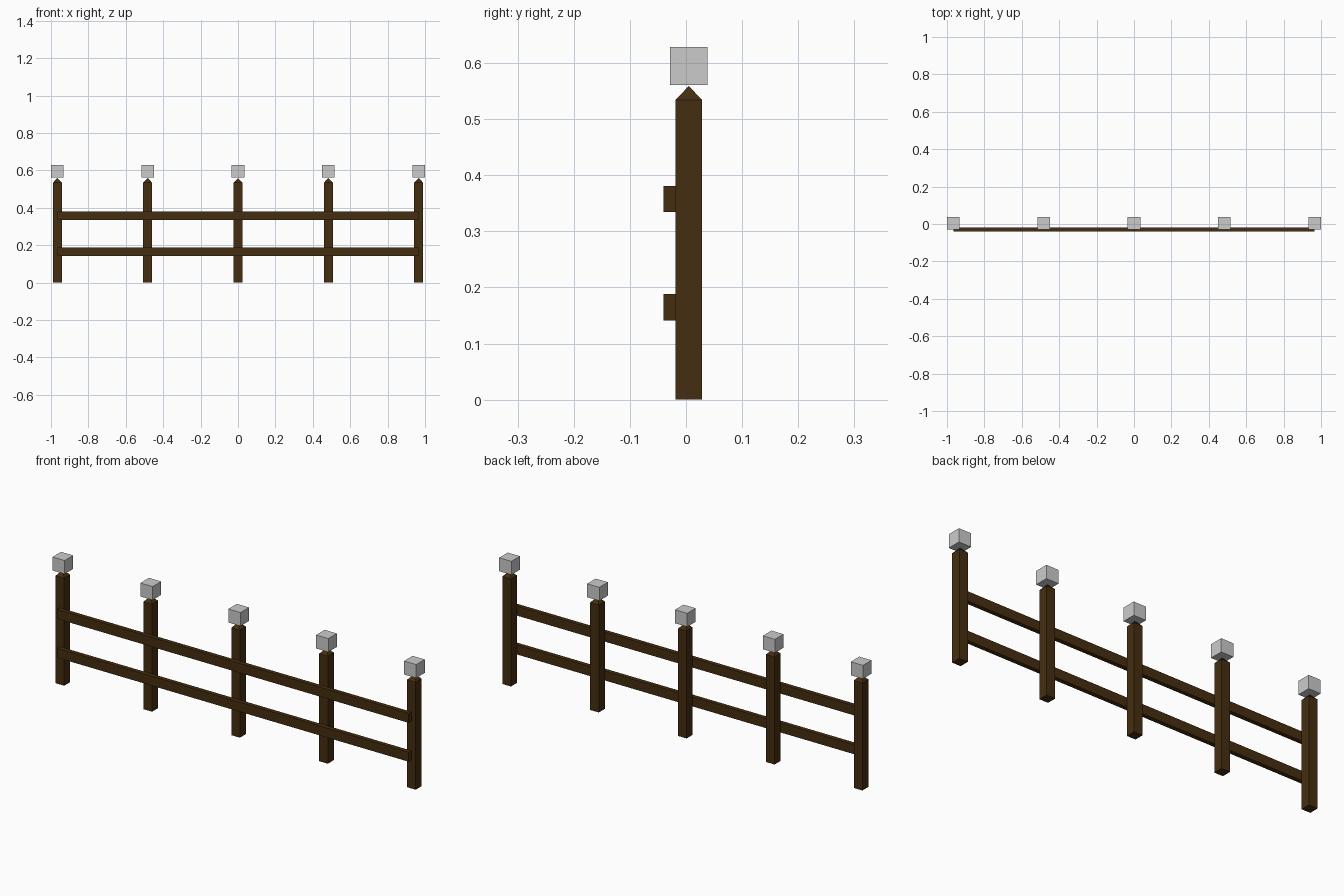
import bpy, bmesh
from mathutils import Matrix, Vector

if "Cube" in bpy.data.objects:
    bpy.data.objects.remove(bpy.data.objects["Cube"])


def material(name, rgb):
    m = bpy.data.materials.new(name)
    m.diffuse_color = (*rgb, 1.0)
    m.use_nodes = True
    m.node_tree.nodes["Principled BSDF"].inputs["Base Color"].default_value = m.diffuse_color
    return m


wood = material("dark_wood", (0.060, 0.027, 0.005))
lamp_grey = material("light_grey", (0.60, 0.60, 0.60))


def box(name, lo, hi, mat, peak=None):
    """Box between two corners; peak adds a four-sided point on top."""
    lo, hi = Vector(lo), Vector(hi)
    bm = bmesh.new()
    bmesh.ops.create_cube(bm, size=1.0, matrix=Matrix.Translation((lo + hi) / 2)
                          @ Matrix.Diagonal((*(hi - lo), 1.0)))
    if peak is not None:
        top = max(bm.faces, key=lambda f: f.calc_center_median().z)
        tip = bmesh.ops.poke(bm, faces=[top])["verts"][0]
        tip.co.z = peak
    mesh = bpy.data.meshes.new(name)
    bm.to_mesh(mesh)
    bm.free()
    mesh.materials.append(mat)
    obj = bpy.data.objects.new(name, mesh)
    bpy.context.collection.objects.link(obj)
    return obj


SPACING = 0.483
END = 2 * SPACING
POST, LAMP = 0.0237, 0.0335   # half widths
CY = 0.005                    # post centre line

# Pointed posts, each with a cube lamp floating just above the tip
for i in range(5):
    x = (i - 2) * SPACING
    box(f"post_{i + 1}", (x - POST, CY - POST, 0), (x + POST, CY + POST, 0.534),
        wood, peak=0.559)
    box(f"lamp_cube_{i + 1}", (x - LAMP, CY - LAMP, 0.561),
        (x + LAMP, CY + LAMP, 0.628), lamp_grey)

# Two rails fixed to the front of the posts
for name, z0 in (("lower_rail", 0.141), ("upper_rail", 0.334)):
    box(name, (-END, -0.040, z0), (END, CY - POST, z0 + 0.047), wood)
